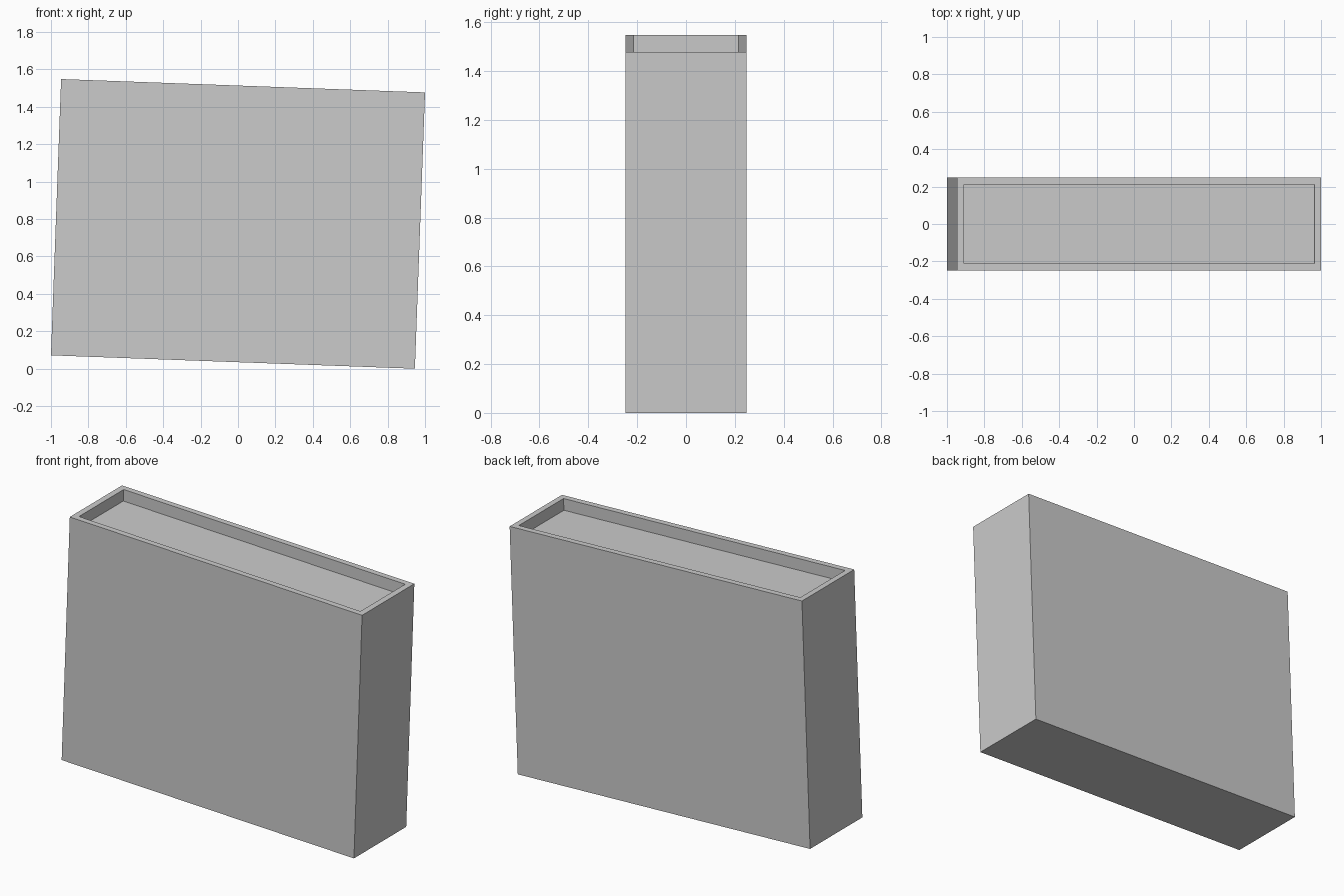
import bpy, bmesh
from math import radians
from mathutils import Matrix

cube = bpy.data.objects.get("Cube")
if cube:
    bpy.data.objects.remove(cube, do_unlink=True)

WIDTH, DEPTH, HEIGHT = 1.947, 0.497, 1.478
RIM, RECESS, TILT = 0.036, 0.07, radians(2.1)

# Plain grey
grey = bpy.data.materials.new("plain_grey")
grey.use_nodes = True
colour = (0.6, 0.6, 0.6, 1)
grey.diffuse_color = colour
grey.node_tree.nodes["Principled BSDF"].inputs["Base Color"].default_value = colour

# Solid block
bm = bmesh.new()
bmesh.ops.create_cube(bm, size=1)
bmesh.ops.scale(bm, vec=(WIDTH, DEPTH, HEIGHT), verts=bm.verts)

# Rim and sunken top panel
top = max(bm.faces, key=lambda f: f.calc_center_median().z)
bmesh.ops.inset_region(bm, faces=[top], thickness=RIM, use_even_offset=True)
panel = bmesh.ops.extrude_discrete_faces(bm, faces=[top])["faces"][0]
bmesh.ops.translate(bm, vec=(0, 0, -RECESS), verts=panel.verts)

# Slight lean, resting on its lowest edge
bmesh.ops.rotate(bm, matrix=Matrix.Rotation(TILT, 3, 'Y'), verts=bm.verts)
lowest = min(v.co.z for v in bm.verts)
bmesh.ops.translate(bm, vec=(0, 0, -lowest), verts=bm.verts)
bmesh.ops.recalc_face_normals(bm, faces=bm.faces)

mesh = bpy.data.meshes.new("leaning_box")
bm.to_mesh(mesh)
bm.free()
mesh.materials.append(grey)
box = bpy.data.objects.new("leaning_box", mesh)
bpy.context.collection.objects.link(box)
